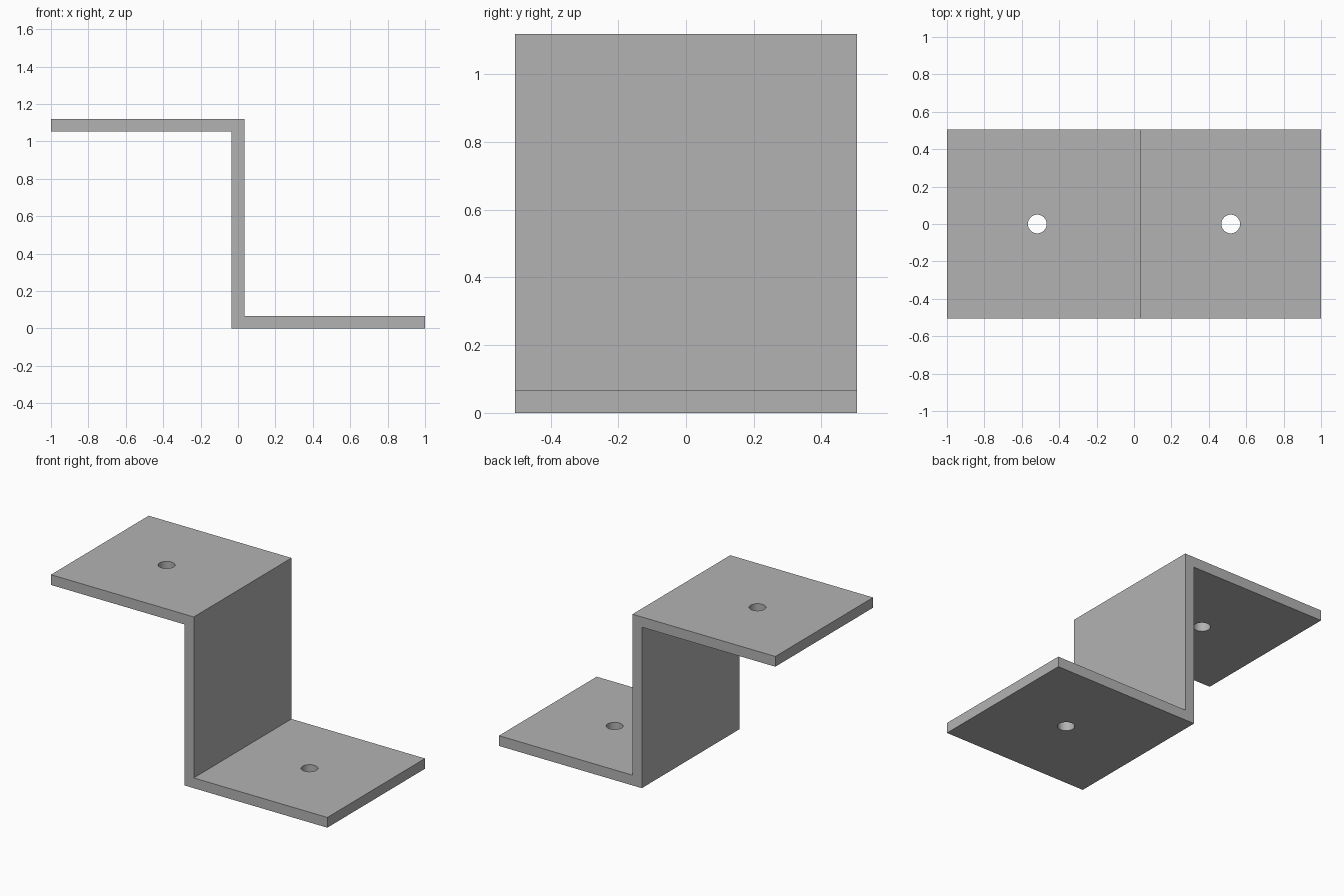
import bpy, bmesh, math
from mathutils import Matrix

if "Cube" in bpy.data.objects:
    bpy.data.objects.remove(bpy.data.objects["Cube"])

HEIGHT, HALF_DEPTH, THICK = 1.12, 0.505, 0.067
WEB = THICK / 2
HOLE_X, HOLE_RADIUS = 0.517, 0.05


def make_object(name, bm):
    bmesh.ops.recalc_face_normals(bm, faces=bm.faces)
    mesh = bpy.data.meshes.new(name)
    bm.to_mesh(mesh)
    bm.free()
    obj = bpy.data.objects.new(name, mesh)
    bpy.context.collection.objects.link(obj)
    return obj


# Plain grey metal
grey = bpy.data.materials.new("grey metal")
grey.use_nodes = True
colour = (0.45, 0.45, 0.45, 1)
grey.diffuse_color = colour
grey.node_tree.nodes["Principled BSDF"].inputs["Base Color"].default_value = colour

# Z-shaped bracket: half of the profile, then the same half turned by 180 degrees
half = [(-1, HEIGHT), (-1, HEIGHT - THICK), (-WEB, HEIGHT - THICK), (-WEB, 0)]
profile = half + [(-x, HEIGHT - z) for x, z in half]
bm = bmesh.new()
face = bm.faces.new([bm.verts.new((x, -HALF_DEPTH, z)) for x, z in profile])
extruded = bmesh.ops.extrude_face_region(bm, geom=[face], use_keep_orig=True)["geom"]
bmesh.ops.translate(bm, vec=(0, 2 * HALF_DEPTH, 0),
                    verts=[g for g in extruded if isinstance(g, bmesh.types.BMVert)])
bracket = make_object("z_bracket", bm)
bracket.data.materials.append(grey)

# Bolt hole cutters, one through each flange
bm = bmesh.new()
for x, z in ((-HOLE_X, HEIGHT - WEB), (HOLE_X, WEB)):
    bmesh.ops.create_cone(bm, cap_ends=True, segments=48, radius1=HOLE_RADIUS,
                          radius2=HOLE_RADIUS, depth=THICK * 3,
                          matrix=Matrix.Translation((x, 0, z)))
cutter = make_object("hole_cutter", bm)
cutter.data.materials.append(grey)
cutter.hide_render = True

# Cut the holes and smooth their walls
cut = bracket.modifiers.new("bolt holes", "BOOLEAN")
cut.operation = "DIFFERENCE"
cut.solver = "EXACT"
cut.object = cutter
bpy.ops.object.select_all(action="DESELECT")
bracket.select_set(True)
bpy.context.view_layer.objects.active = bracket
bpy.ops.object.modifier_apply(modifier=cut.name)
bpy.data.objects.remove(cutter)
bpy.ops.object.shade_smooth_by_angle(angle=math.radians(30))
